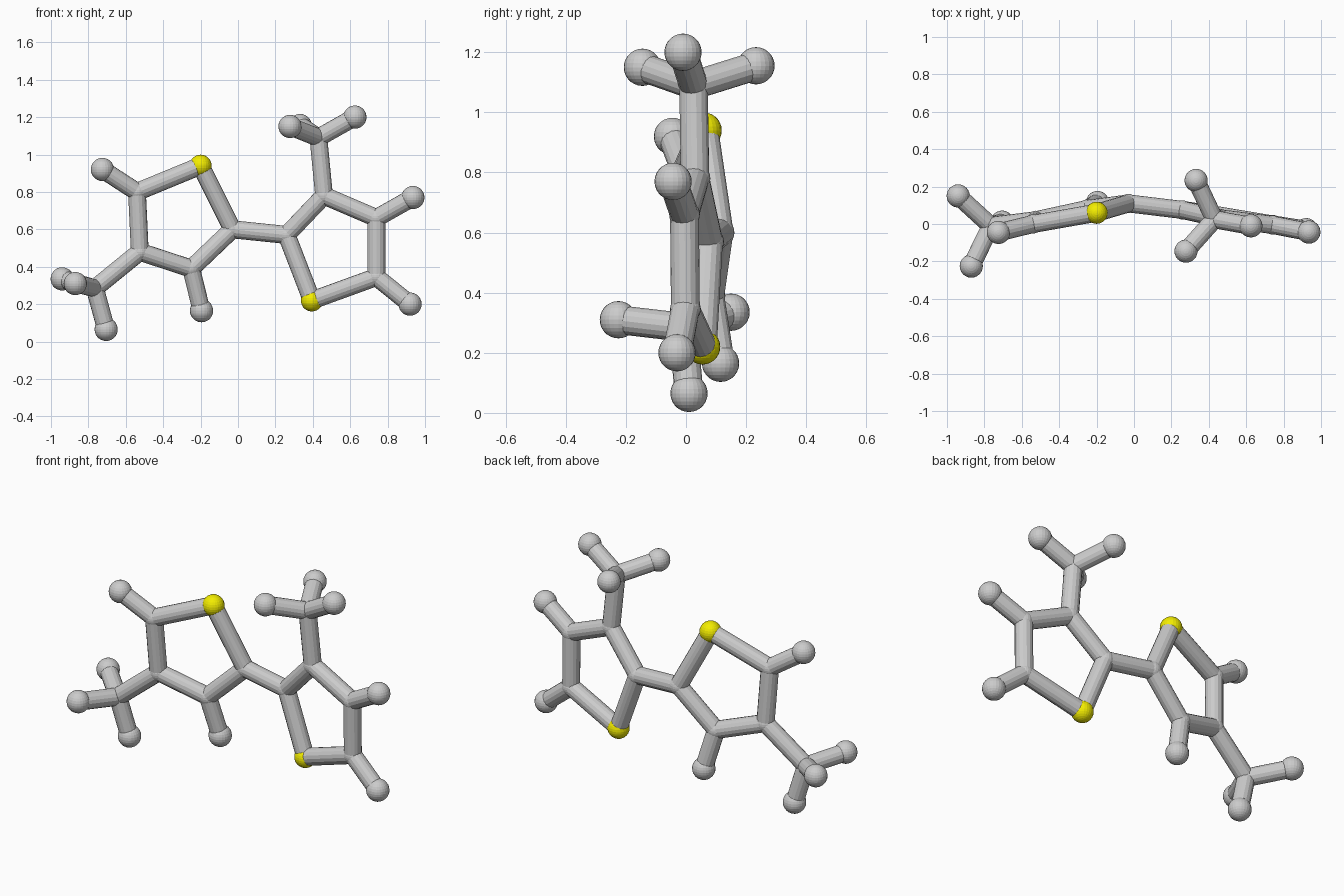
import bpy
from mathutils import Vector

if "Cube" in bpy.data.objects:
    bpy.data.objects.remove(bpy.data.objects["Cube"])

BOND_R, CARBON_R, SULFUR_R, HYDROGEN_R = 0.048, 0.051, 0.059, 0.062

yellow = bpy.data.materials.new("yellow")
yellow.diffuse_color = (0.9, 0.85, 0.0, 1)
yellow.use_nodes = True
yellow.node_tree.nodes["Principled BSDF"].inputs["Base Color"].default_value = yellow.diffuse_color

# Joint positions: first letter gives the kind of ball
atoms = {
    # left ring
    "S1": (-0.20, 0.06, 0.94), "C2": (-0.03, 0.11, 0.60), "C3": (-0.25, 0.08, 0.39),
    "C4": (-0.525, 0.02, 0.48), "C5": (-0.54, 0.0, 0.80),
    "H3": (-0.195, 0.115, 0.165), "H5": (-0.725, -0.045, 0.92),
    # left side group
    "C6": (-0.765, -0.01, 0.285), "H6a": (-0.705, 0.01, 0.065),
    "H6b": (-0.94, 0.15, 0.335), "H6c": (-0.87, -0.225, 0.31),
    # right ring
    "S11": (0.395, 0.055, 0.22), "C12": (0.26, 0.075, 0.57), "C13": (0.46, 0.03, 0.78),
    "C14": (0.74, -0.005, 0.66), "C15": (0.74, -0.002, 0.345),
    "H14": (0.935, -0.043, 0.77), "H15": (0.92, -0.03, 0.20),
    # upper side group
    "C16": (0.43, 0.025, 1.09), "H16a": (0.625, -0.01, 1.20),
    "H16b": (0.278, -0.145, 1.15), "H16c": (0.332, 0.233, 1.155),
}

rods = """S1-C2 C2-C3 C3-C4 C4-C5 C5-S1 C3-H3 C5-H5 C4-C6 C6-H6a C6-H6b C6-H6c
C2-C12 S11-C12 C12-C13 C13-C14 C14-C15 C15-S11 C14-H14 C15-H15
C13-C16 C16-H16a C16-H16b C16-H16c""".split()


def ball(key, pos):
    kind = key[0]
    radius = {"C": CARBON_R, "S": SULFUR_R, "H": HYDROGEN_R}[kind]
    bpy.ops.mesh.primitive_uv_sphere_add(segments=24, ring_count=14, radius=radius, location=pos)
    ob = bpy.context.object
    ob.name = {"C": "joint_ball_", "S": "yellow_ball_", "H": "end_ball_"}[kind] + key[1:]
    if kind == "S":
        ob.data.materials.append(yellow)


def rod(key):
    a, b = (Vector(atoms[k]) for k in key.split("-"))
    d = b - a
    bpy.ops.mesh.primitive_cylinder_add(vertices=16, radius=BOND_R, depth=d.length,
                                        location=(a + b) / 2)
    ob = bpy.context.object
    ob.name = "rod_" + key.replace("-", "_")
    ob.rotation_mode = "QUATERNION"
    ob.rotation_quaternion = d.to_track_quat("Z", "Y")


# Balls at every joint, then connecting rods
for name, position in atoms.items():
    ball(name, position)
for pair in rods:
    rod(pair)
